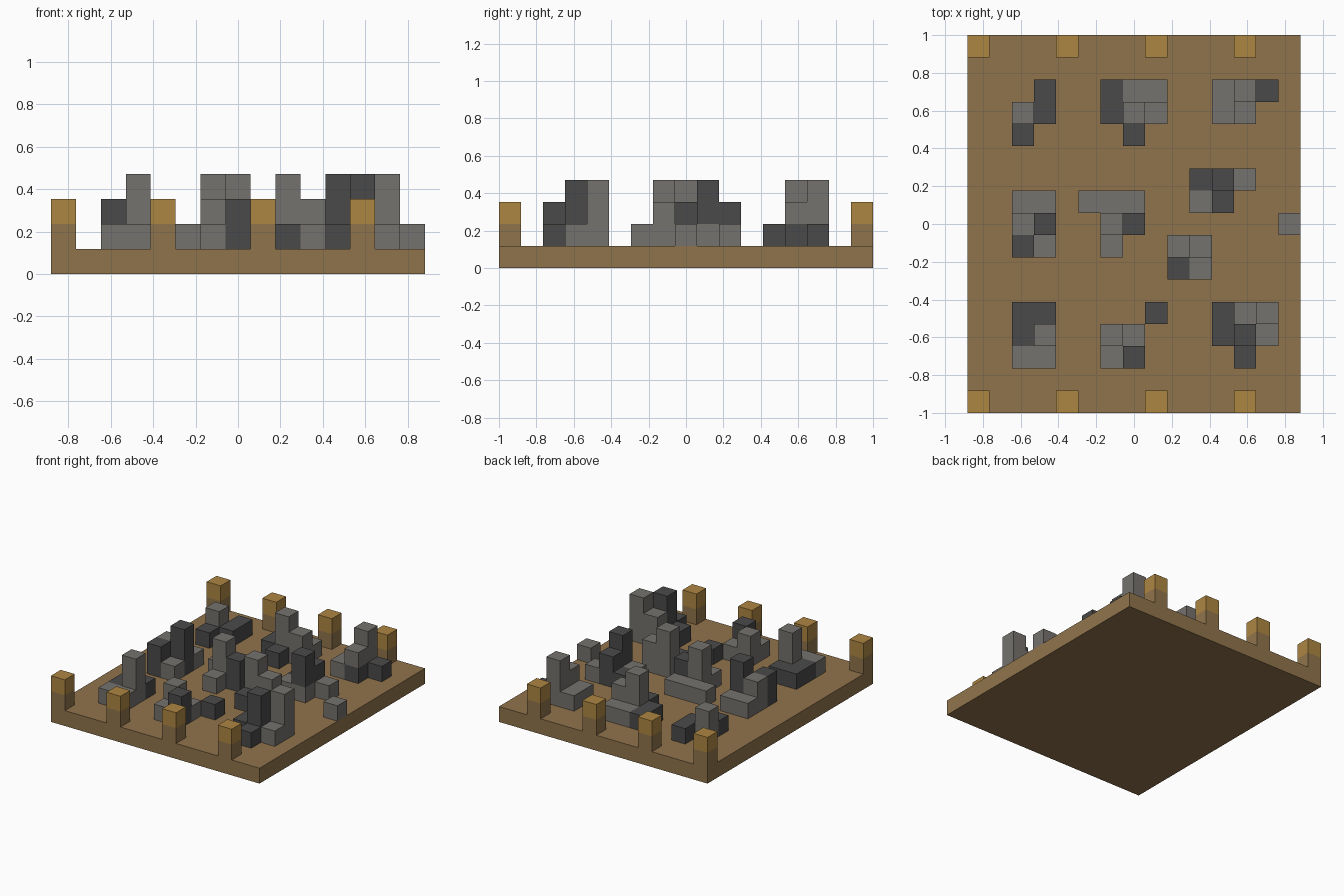
import bpy
import bmesh
from mathutils import Matrix, Vector

old = bpy.data.objects.get("Cube")
if old:
    bpy.data.objects.remove(old, do_unlink=True)

COLS, ROWS = 15, 17      # board size in blocks
U = 2 / ROWS             # one block


def material(name, rgb):
    m = bpy.data.materials.new(name)
    m.use_nodes = True
    m.diffuse_color = (*rgb, 1)
    m.node_tree.nodes["Principled BSDF"].inputs["Base Color"].default_value = (*rgb, 1)
    return m


MATS = {
    "B": material("brown_earth", (0.28, 0.175, 0.072)),
    "G": material("golden_wood", (0.42, 0.24, 0.055)),
    "L": material("light_stone", (0.178, 0.168, 0.153)),
    "D": material("dark_stone", (0.068, 0.068, 0.068)),
}
KEYS = list(MATS)


def add_box(bm, cell, size, key):
    """Box on the block grid: lowest corner cell, size in blocks."""
    c, s = Vector(cell), Vector(size)
    mid = (c + s / 2 - Vector((COLS / 2, ROWS / 2, 0))) * U
    made = bmesh.ops.create_cube(
        bm, size=1, matrix=Matrix.Translation(mid) @ Matrix.Diagonal((*(s * U), 1)))
    for f in {f for v in made["verts"] for f in v.link_faces}:
        f.material_index = KEYS.index(key)


def add_column(bm, i, j, layers):
    """Stack of blocks on the board; equal neighbours become one box."""
    k = 0
    while k < len(layers):
        n = 1
        while k + n < len(layers) and layers[k + n] == layers[k]:
            n += 1
        add_box(bm, (i, j, 1 + k), (1, 1, n), layers[k])
        k += n


def finish(bm, name):
    mesh = bpy.data.meshes.new(name)
    bm.to_mesh(mesh)
    bm.free()
    for m in MATS.values():
        mesh.materials.append(m)
    bpy.context.collection.objects.link(bpy.data.objects.new(name, mesh))


# Ground slab
bm = bmesh.new()
add_box(bm, (0, 0, 0), (COLS, ROWS, 1), "B")
finish(bm, "ground_slab")

# Posts along the front and back edges
for side, j in (("front", 0), ("back", ROWS - 1)):
    for n in range(4):
        bm = bmesh.new()
        add_column(bm, 4 * n, j, "BG")
        finish(bm, f"{side}_post_{n + 1}")

# Rubble piles: left column, back row, then rows from back to front,
# each token listing the blocks of a stack from bottom to top
PILES = {
    "back_right_pile": (2, 14, [". D", "LL D", "D ."]),
    "back_middle_pile": (6, 14, ["D L L", "D LLL LL", ". D ."]),
    "back_left_pile": (11, 14, ["L LLL D", "L DL ."]),
    "middle_right_pile": (2, 9, ["L L", "LL DDD", "DD L"]),
    "centre_pile": (5, 9, ["L L L", ". LLL DD", ". L ."]),
    "middle_left_pile": (10, 10, ["D DD L", "L LDD ."]),
    "inner_left_pile": (9, 7, ["LLL LL", "D L"]),
    "edge_block": (14, 8, ["L"]),
    "front_right_pile": (2, 4, ["D D", "D LLL", "L L"]),
    "front_middle_pile": (6, 3, ["LL L", "L DD"]),
    "front_single_block": (8, 4, ["D"]),
    "front_left_pile": (11, 4, ["D LL LLL", "D DDD L", ". D ."]),
}
for name, (i0, j0, rows) in PILES.items():
    bm = bmesh.new()
    for r, row in enumerate(rows):
        for c, layers in enumerate(row.split()):
            if layers != ".":
                add_column(bm, i0 + c, j0 - r, layers)
    finish(bm, name)
